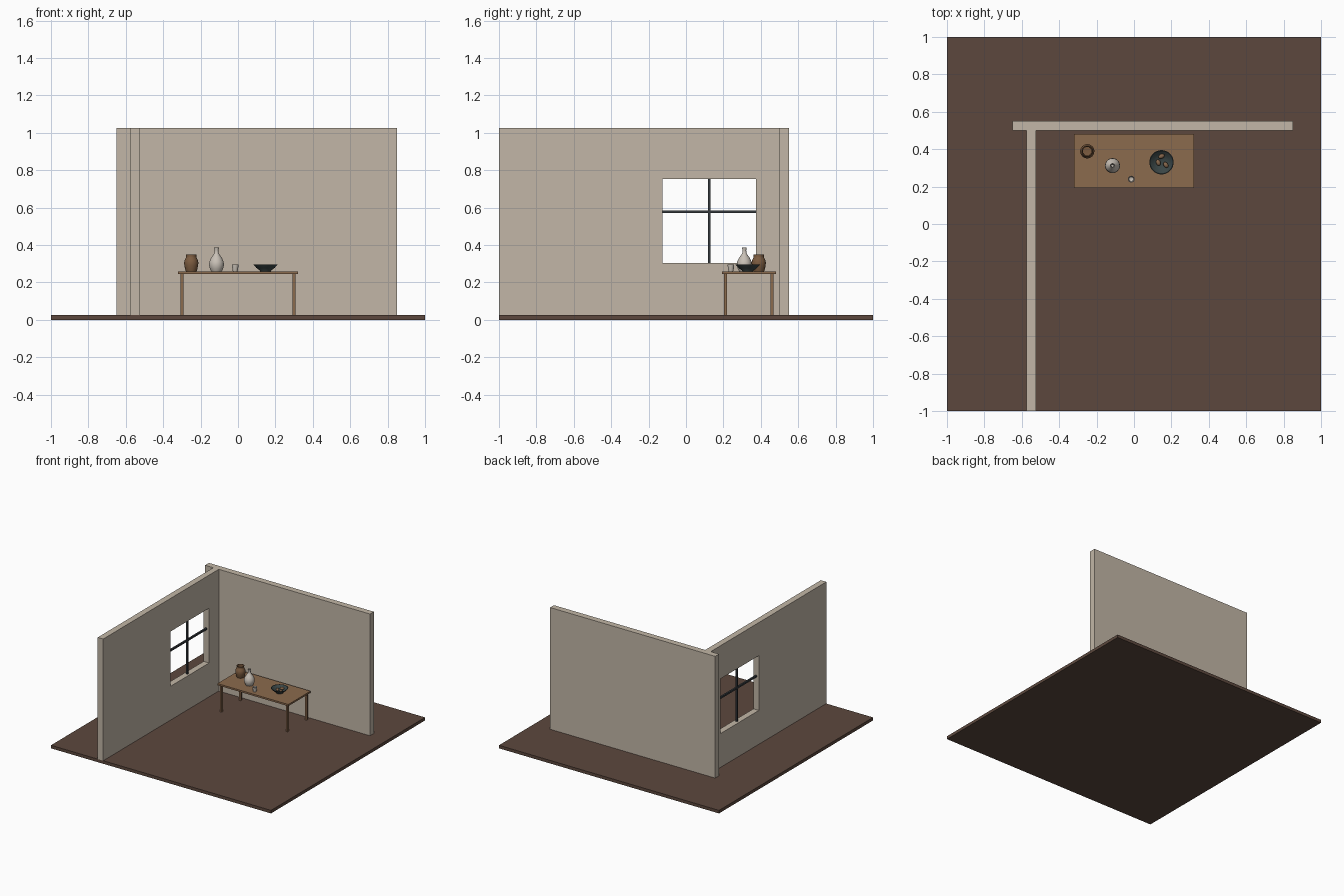
import bpy, bmesh, math
from mathutils import Matrix

if "Cube" in bpy.data.objects:
    bpy.data.objects.remove(bpy.data.objects["Cube"])


def material(name, rgb):
    m = bpy.data.materials.new(name)
    m.diffuse_color = (*rgb, 1)
    m.use_nodes = True
    m.node_tree.nodes["Principled BSDF"].inputs["Base Color"].default_value = m.diffuse_color
    return m


PLASTER = material("plaster", (0.54, 0.47, 0.385))
FLOOR = material("dark floor wood", (0.107, 0.064, 0.047))
WOOD = material("table wood", (0.26, 0.145, 0.075))
IRON = material("window bar iron", (0.035, 0.042, 0.048))
CLAY = material("brown clay", (0.2, 0.105, 0.05))
CREAM = material("cream ceramic", (0.58, 0.53, 0.47))
SLATE = material("slate glaze", (0.042, 0.06, 0.06))
FRUIT = material("dried fruit", (0.23, 0.13, 0.07))


def finish(name, bm, mat, smooth=False):
    bmesh.ops.recalc_face_normals(bm, faces=bm.faces)
    me = bpy.data.meshes.new(name)
    bm.to_mesh(me)
    bm.free()
    me.materials.append(mat)
    ob = bpy.data.objects.new(name, me)
    bpy.context.collection.objects.link(ob)
    if smooth:
        bpy.ops.object.select_all(action='DESELECT')
        ob.select_set(True)
        bpy.context.view_layer.objects.active = ob
        bpy.ops.object.shade_smooth_by_angle(angle=math.radians(40))
    return ob


def box(name, x, y, z, mat):
    """Box from three (min, max) ranges."""
    bm = bmesh.new()
    size = [r[1] - r[0] for r in (x, y, z)]
    mid = [(r[0] + r[1]) / 2 for r in (x, y, z)]
    bmesh.ops.create_cube(bm, size=1, matrix=Matrix.Translation(mid) @ Matrix.Diagonal((*size, 1)))
    return finish(name, bm, mat)


def lathe(name, loc, profile, mat, sides=32):
    """Spin an (r, z) profile; both ends lie on the axis."""
    bm = bmesh.new()
    vs = [bm.verts.new((r, 0, z)) for r, z in profile]
    es = [bm.edges.new(p) for p in zip(vs, vs[1:])]
    bmesh.ops.spin(bm, geom=vs + es, cent=(0, 0, 0), axis=(0, 0, 1),
                   angle=2 * math.pi, steps=sides)
    bmesh.ops.remove_doubles(bm, verts=bm.verts, dist=1e-5)
    bmesh.ops.translate(bm, verts=bm.verts, vec=loc)
    return finish(name, bm, mat, True)


# Floor and back wall
box("floor", (-1, 1), (-1, 1), (0, 0.025), FLOOR)
box("back_wall", (-0.65, 0.85), (0.5, 0.55), (0.025, 1.025), PLASTER)

# Side wall with a window opening
WX = (-0.575, -0.525)
WY, WZ = (-0.125, 0.375), (0.303, 0.753)


def rect(bm, x, y, z):
    return [bm.verts.new((x, a, b)) for a, b in
            ((y[0], z[0]), (y[1], z[0]), (y[1], z[1]), (y[0], z[1]))]


bm = bmesh.new()
outer = [rect(bm, x, (-1, 0.5), (0.025, 1.025)) for x in WX]
inner = [rect(bm, x, WY, WZ) for x in WX]
for i in range(4):
    j = (i + 1) % 4
    for a, b in ((outer[0], inner[0]), (outer[1], inner[1]),
                 (outer[0], outer[1]), (inner[0], inner[1])):
        bm.faces.new((a[i], a[j], b[j], b[i]))
finish("window_wall", bm, PLASTER)

# Window bars
box("window_bar_vertical", (-0.557, -0.543), (0.118, 0.132), WZ, IRON)
box("window_bar_horizontal", (-0.557, -0.543), WY, (0.572, 0.586), IRON)

# Table
TOP = 0.258
box("table_top", (-0.322, 0.322), (0.193, 0.482), (0.244, TOP), WOOD)
for x in (-0.3, 0.3):
    for y in (0.212, 0.461):
        box("table_leg", (x - 0.008, x + 0.008), (y - 0.008, y + 0.008), (0.025, 0.244), WOOD)

# Pottery
lathe("clay_jar", (-0.25, 0.389, TOP),
      [(0, 0), (0.028, 0), (0.033, 0.015), (0.037, 0.034), (0.038, 0.048), (0.035, 0.062),
       (0.029, 0.074), (0.027, 0.08), (0.029, 0.092), (0.025, 0.092), (0.023, 0.08),
       (0.031, 0.06), (0.033, 0.045), (0.027, 0.012), (0, 0.008)], CLAY)
lathe("cream_vase", (-0.115, 0.312, TOP),
      [(0, 0), (0.027, 0), (0.035, 0.015), (0.04, 0.035), (0.038, 0.053), (0.029, 0.073),
       (0.017, 0.089), (0.011, 0.101), (0.010, 0.115), (0.013, 0.129), (0.010, 0.129),
       (0.007, 0.115), (0.007, 0.095), (0, 0.09)], CREAM)
lathe("small_cup", (-0.015, 0.24, TOP),
      [(0, 0), (0.012, 0), (0.015, 0.012), (0.018, 0.037), (0.0155, 0.037),
       (0.012, 0.012), (0, 0.006)], CREAM)
lathe("bowl", (0.147, 0.33, TOP),
      [(0, 0), (0.028, 0), (0.030, 0.006), (0.048, 0.019), (0.065, 0.037), (0.061, 0.037),
       (0.044, 0.021), (0.026, 0.010), (0, 0.008)], SLATE)

# Fruit in the bowl
for dx, dy, turn in ((0.0, 0.032, 0.5), (-0.017, -0.002, 1.9), (0.023, -0.014, 2.2)):
    bm = bmesh.new()
    bmesh.ops.create_uvsphere(
        bm, u_segments=16, v_segments=10, radius=1,
        matrix=Matrix.Translation((0.147 + dx, 0.33 + dy, TOP + 0.021))
        @ Matrix.Rotation(turn, 4, 'Z') @ Matrix.Diagonal((0.017, 0.012, 0.011, 1)))
    finish("fruit", bm, FRUIT, True)
